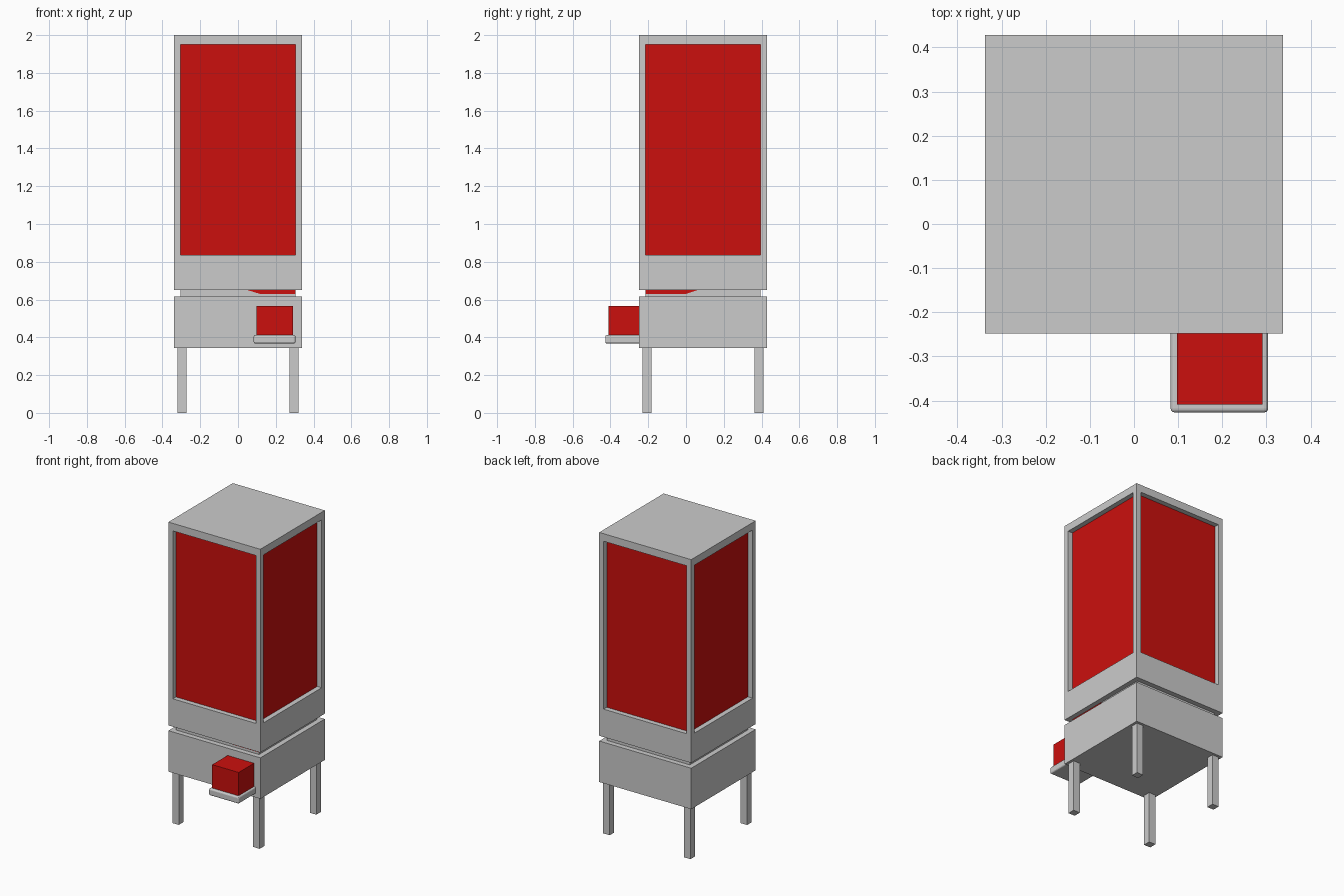
import bpy, bmesh

if "Cube" in bpy.data.objects:
    bpy.data.objects.remove(bpy.data.objects["Cube"])

CY = 0.09          # centre of the cabinet in y
HALF = 0.338       # cabinet half width
IN = 0.305         # inner half width (window opening)

red = bpy.data.materials.new("red")
red.diffuse_color = (0.6, 0.005, 0.004, 1)
red.use_nodes = True
red.node_tree.nodes["Principled BSDF"].inputs["Base Color"].default_value = red.diffuse_color


def box(name, x, y, z, mat=None):
    """Box from (min, max) pairs."""
    return loft(name, [(x, y, z[0]), (x, y, z[1])], mat)


def loft(name, levels, mat=None):
    """Closed solid through rectangles (x range, y range, z), bottom to top."""
    bm = bmesh.new()
    rings = [[bm.verts.new((px, py, z)) for px, py in
              ((x[0], y[0]), (x[1], y[0]), (x[1], y[1]), (x[0], y[1]))]
             for x, y, z in levels]
    for a, b in zip(rings, rings[1:]):
        for i in range(4):
            j = (i + 1) % 4
            bm.faces.new((a[i], a[j], b[j], b[i]))
    bm.faces.new(rings[0][::-1])
    bm.faces.new(rings[-1])
    mesh = bpy.data.meshes.new(name)
    bm.to_mesh(mesh)
    bm.free()
    ob = bpy.data.objects.new(name, mesh)
    bpy.context.collection.objects.link(ob)
    if mat:
        mesh.materials.append(mat)
    return ob


def apply_mods(ob):
    bpy.context.view_layer.objects.active = ob
    for m in list(ob.modifiers):
        bpy.ops.object.modifier_apply(modifier=m.name)


def span(h, c=0.0):
    return (c - h, c + h)


# Upper cabinet: hollow cage with a window in each of the four sides
cabinet = box("window_cabinet", span(HALF), span(HALF, CY), (0.65, 2.0))
cutters = [
    box("cutter_inside", span(IN), span(IN, CY), (0.6, 1.95)),
    box("cutter_front_back", span(IN), span(0.6, CY), (0.835, 1.95)),
    box("cutter_sides", span(0.6), span(IN, CY), (0.835, 1.95)),
]
for c in cutters:
    c.hide_render = True
    mod = cabinet.modifiers.new(c.name, 'BOOLEAN')
    mod.operation = 'DIFFERENCE'
    mod.solver = 'EXACT'
    mod.object = c
apply_mods(cabinet)
for c in cutters:
    bpy.data.objects.remove(c)

# Red contents: fills the windows and slopes to an outlet at the front right
full_x, full_y = span(IN), span(IN, CY)
loft("hopper_contents", [((0.116, IN), (CY - IN, 0.0), 0.63),
                         (full_x, full_y, 0.76),
                         (full_x, full_y, 1.95)], red)

# Recessed neck and lower base
box("neck", span(IN - 0.001), span(IN - 0.001, CY), (0.60, 0.66))
box("base", span(HALF), span(HALF, CY), (0.343, 0.615))

# Legs
for sx, side in ((-1, "left"), (1, "right")):
    for sy, end in ((-1, "front"), (1, "back")):
        box(f"{end}_{side}_leg", span(0.024, sx * 0.297),
            span(0.024, CY + sy * 0.297), (0.0, 0.35))

# Dispenser tray with slightly rounded edges, and the red block on it
tray = box("dispenser_tray", (0.083, 0.304), (-0.427, -0.20), (0.367, 0.412))
bev = tray.modifiers.new("round", 'BEVEL')
bev.width = 0.009
bev.segments = 3
bev.limit_method = 'NONE'
apply_mods(tray)
box("dispensed_block", (0.097, 0.291), (-0.409, -0.22), (0.40, 0.567), red)
